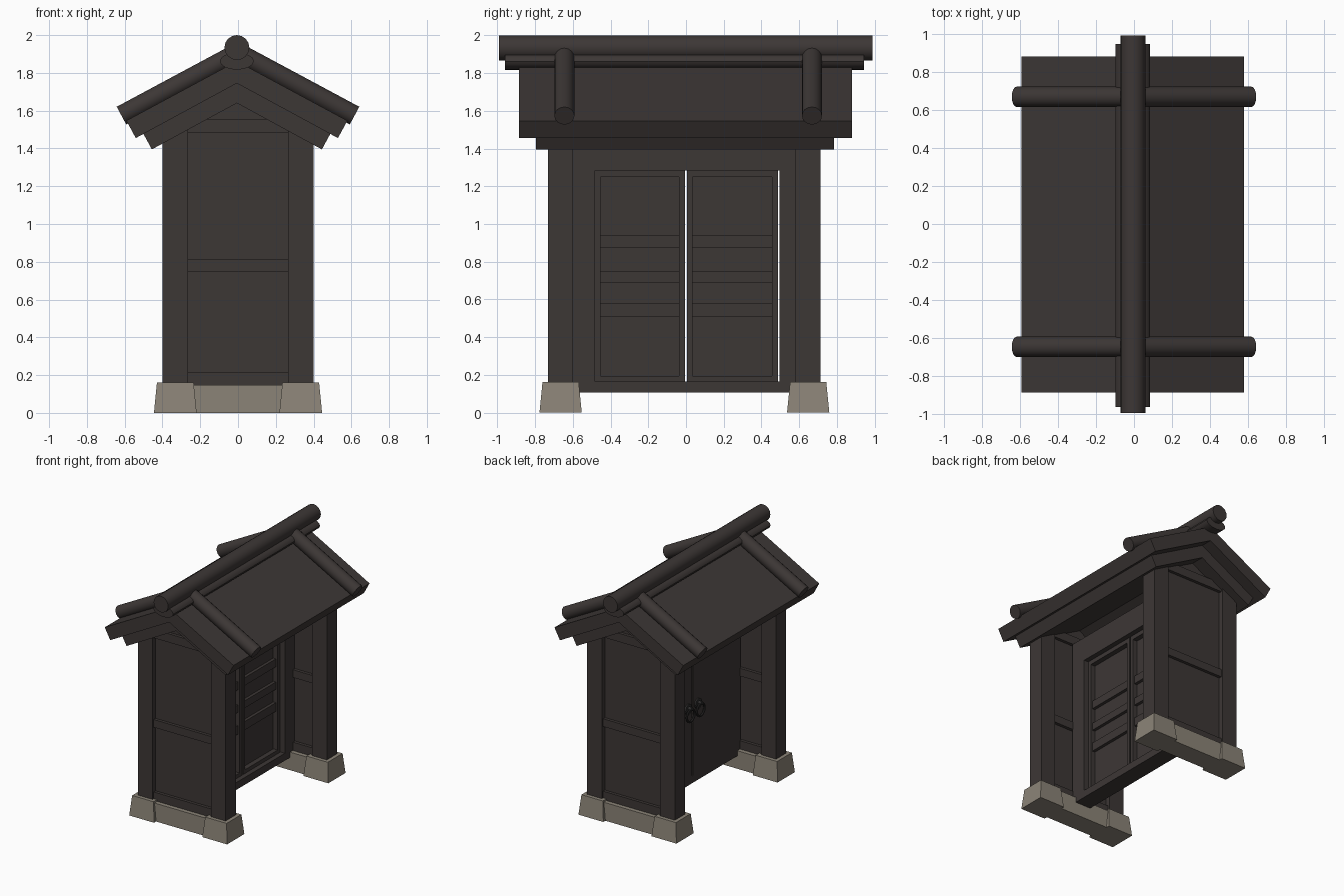
import bpy, bmesh, math
from mathutils import Vector

if "Cube" in bpy.data.objects:
    bpy.data.objects.remove(bpy.data.objects["Cube"])


def material(name, rgb):
    m = bpy.data.materials.new(name)
    m.diffuse_color = (*rgb, 1)
    m.use_nodes = True
    m.node_tree.nodes["Principled BSDF"].inputs["Base Color"].default_value = m.diffuse_color
    return m


WOOD = material("dark_wood", (0.046, 0.038, 0.036))
STONE = material("grey_stone", (0.26, 0.23, 0.185))
IRON = material("dark_iron", (0.030, 0.028, 0.028))


def finish(name, bm, mat):
    bmesh.ops.recalc_face_normals(bm, faces=bm.faces)
    me = bpy.data.meshes.new(name)
    bm.to_mesh(me)
    bm.free()
    me.materials.append(mat)
    ob = bpy.data.objects.new(name, me)
    bpy.context.collection.objects.link(ob)
    return ob


def box(name, x, y, z, mat=WOOD, taper=0.0):
    """Box from (min, max) ranges; taper pulls the top edges in."""
    bm = bmesh.new()
    bmesh.ops.create_cube(bm, size=2)
    for v in bm.verts:
        t = taper if v.co.z > 0 else 0
        cx, cy = sum(x) / 2, sum(y) / 2
        v.co = (cx + v.co.x * ((x[1] - x[0]) / 2 - t),
                cy + v.co.y * ((y[1] - y[0]) / 2 - t),
                z[1] if v.co.z > 0 else z[0])
    return finish(name, bm, mat)


def prism(name, profile, y0, y1):
    """Extrude an xz profile along y."""
    bm = bmesh.new()
    f = bm.faces.new([bm.verts.new((px, y0, pz)) for px, pz in profile])
    r = bmesh.ops.extrude_face_region(bm, geom=[f])
    bmesh.ops.translate(bm, vec=(0, y1 - y0, 0),
                        verts=[g for g in r["geom"] if isinstance(g, bmesh.types.BMVert)])
    return finish(name, bm, WOOD)


def smooth(ob):
    bpy.ops.object.select_all(action='DESELECT')
    bpy.context.view_layer.objects.active = ob
    ob.select_set(True)
    bpy.ops.object.shade_smooth_by_angle(angle=math.radians(40))


def pole(name, a, b, r, mat=WOOD, squash=1.0):
    """Round pole from a to b."""
    a, b = Vector(a), Vector(b)
    bm = bmesh.new()
    bmesh.ops.create_cone(bm, cap_ends=True, segments=16, radius1=r, radius2=r,
                          depth=(b - a).length)
    q = (b - a).to_track_quat('Z', 'Y')
    for v in bm.verts:
        p = q @ v.co
        p.z *= squash
        v.co = p + (a + b) / 2
    ob = finish(name, bm, mat)
    smooth(ob)
    return ob


# two layered gable roof
RX = -0.006


def roof(name, xi, zi, apex_in, xo, zo, apex_out, y0, y1):
    prism(name, [(RX - xi, zi), (RX, apex_in), (RX + xi, zi),
                 (RX + xo, zo), (RX, apex_out), (RX - xo, zo)], y0, y1)


roof("lower_roof", 0.45, 1.395, 1.64, 0.495, 1.478, 1.746, -0.795, 0.785)
roof("upper_roof", 0.535, 1.455, 1.745, 0.585, 1.547, 1.862, -0.885, 0.88)

# ridge poles and slanted roof poles
pole("ridge_pole", (RX, -0.992, 1.934), (RX, 0.99, 1.934), 0.066)
pole("ridge_support", (RX, -0.96, 1.862), (RX, 0.945, 1.862), 0.09, squash=0.5)
for y, end in ((-0.645, "front"), (0.668, "back")):
    for s in (-1, 1):
        pole(f"{end}_roof_pole", (s * 0.617, y, 1.574), (0, y, 1.905), 0.053)

# gable side walls with posts, rails and stone footings
for s, end in ((-1, "front"), (1, "back")):
    yc = -0.665 if s < 0 else 0.648
    for sx in (-1, 1):
        xc = sx * 0.332
        box(f"{end}_post", (xc - 0.067, xc + 0.067), (yc - 0.066, yc + 0.066), (0.14, 1.51))
        box(f"{end}_footing", (xc - 0.113, xc + 0.113), (yc - 0.112, yc + 0.112),
            (0, 0.162), STONE, taper=0.016)
    box(f"{end}_sill_stone", (-0.25, 0.25), (yc - 0.085, yc + 0.085), (0, 0.148), STONE)
    prism(f"{end}_wall_panel", [(-0.28, 0.14), (0.28, 0.14), (0.28, 1.52),
                                (0, 1.69), (-0.28, 1.52)], yc - 0.025, yc + 0.025)
    for z0, z1 in ((0.148, 0.217), (0.748, 0.812)):
        box(f"{end}_wall_rail", (-0.27, 0.27), (yc - 0.05, yc + 0.05), (z0, z1))
    prism(f"{end}_top_rail", [(-0.27, 1.482), (0.27, 1.482), (0.27, 1.51),
                              (0.19, 1.552), (-0.19, 1.552), (-0.27, 1.51)],
          yc - 0.05, yc + 0.05)

# door frame across the middle
BX, FX = -0.06, 0.08
box("left_jamb", (BX, FX), (-0.62, -0.482), (0.165, 1.285))
box("right_jamb", (BX, FX), (0.495, 0.62), (0.165, 1.285))
box("lintel", (BX, FX), (-0.62, 0.62), (1.285, 1.48))
box("threshold", (BX, FX), (-0.62, 0.62), (0.105, 0.165))

# two door leaves with raised borders and rails, flat at the back
for y0, y1, hy in ((-0.482, -0.006, -0.065), (0.006, 0.487, 0.065)):
    z0, z1 = 0.165, 1.285
    box("door_leaf", (BX, 0.0), (y0, y1), (z0, z1))
    for a, b in ((y0, y0 + 0.028), (y1 - 0.03, y1)):
        box("door_stile", (0, 0.04), (a, b), (z0, z1))
    for a, b in ((z0, 0.195), (1.25, z1)):
        box("door_border", (0, 0.04), (y0 + 0.028, y1 - 0.03), (a, b))
    for a, b in ((0.51, 0.58), (0.69, 0.75), (0.875, 0.94)):
        box("door_rail", (0, 0.025), (y0 + 0.028, y1 - 0.03), (a, b))
    # ring handle on the back of the leaf
    pole("handle_plate", (BX, hy, 0.735), (BX - 0.012, hy, 0.735), 0.042, IRON)
    pole("handle_knob", (BX, hy, 0.745), (BX - 0.04, hy, 0.745), 0.014, IRON)
    bpy.ops.mesh.primitive_torus_add(major_segments=20, minor_segments=8,
                                     major_radius=0.05, minor_radius=0.009,
                                     location=(BX - 0.028, hy, 0.69),
                                     rotation=(0, math.pi / 2, 0))
    ring = bpy.context.object
    ring.name = "handle_ring"
    ring.data.materials.append(IRON)
    smooth(ring)
